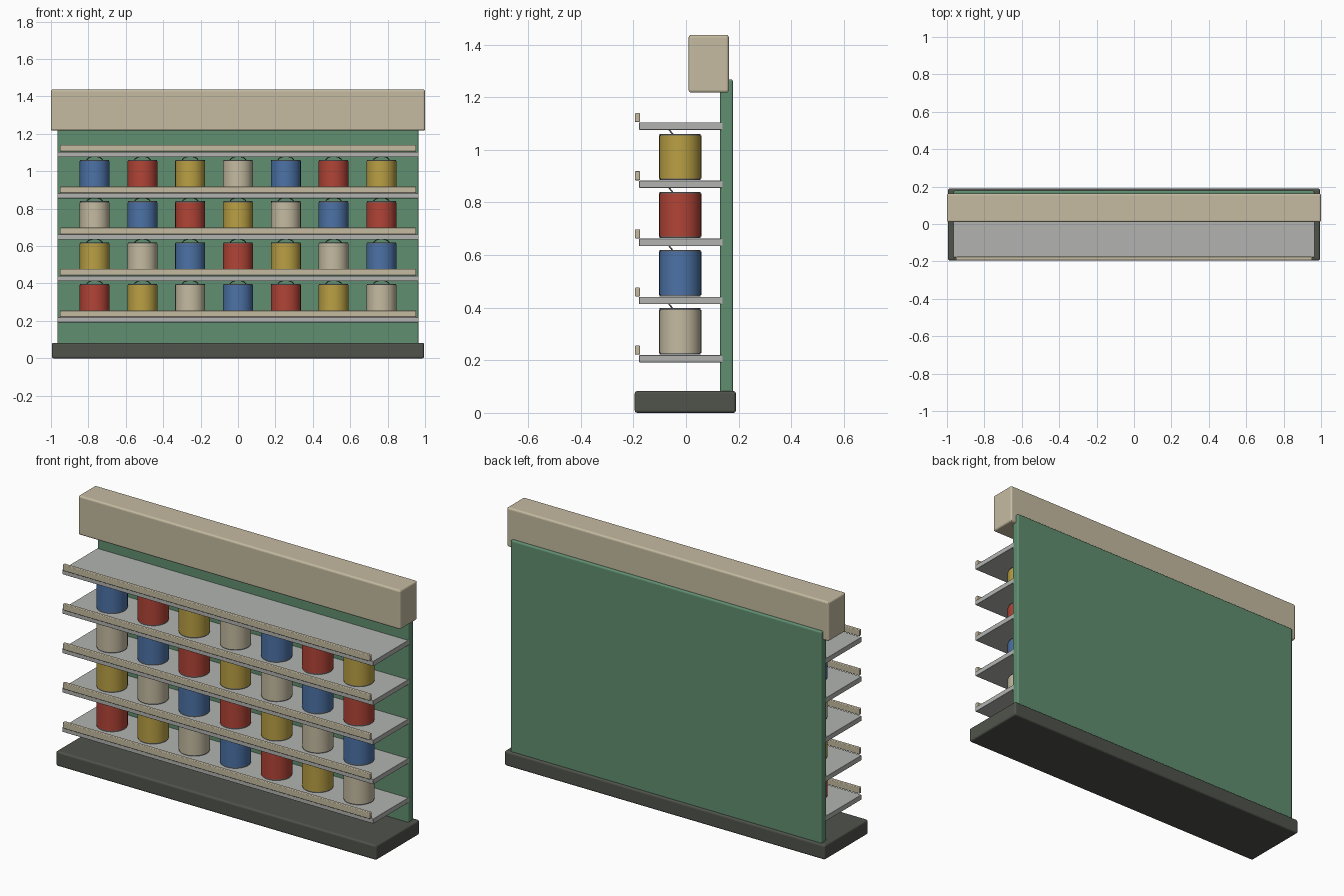
import bpy
import bmesh
import math
from mathutils import Matrix

if "Cube" in bpy.data.objects:
    bpy.data.objects.remove(bpy.data.objects["Cube"], do_unlink=True)


def material(name, srgb):
    color = [((c / 255 + 0.055) / 1.055) ** 2.4 for c in srgb] + [1]
    mat = bpy.data.materials.new(name)
    mat.use_nodes = True
    mat.diffuse_color = color
    mat.node_tree.nodes["Principled BSDF"].inputs["Base Color"].default_value = color
    return mat


GREEN = material("green panel", (97, 143, 113))
CREAM = material("cream", (197, 187, 161))
DARK = material("dark base", (80, 83, 75))
GREY = material("shelf grey", (178, 180, 176))
RED = material("red paint", (178, 68, 54))
YELLOW = material("yellow paint", (186, 160, 68))
BLUE = material("blue paint", (76, 114, 166))
STEEL = material("dark steel", (105, 107, 108))


def add_object(name, data, *mats):
    obj = bpy.data.objects.new(name, data)
    bpy.context.collection.objects.link(obj)
    for mat in mats:
        data.materials.append(mat)
    return obj


def box(name, mat, half_x, y, z, bevel):
    """Box centred on x, with y and z given as (low, high)."""
    bm = bmesh.new()
    size = Matrix.Diagonal((2 * half_x, y[1] - y[0], z[1] - z[0], 1))
    bmesh.ops.create_cube(bm, size=1, matrix=size)
    mesh = bpy.data.meshes.new(name)
    bm.to_mesh(mesh)
    bm.free()
    obj = add_object(name, mesh, mat)
    obj.location = (0, sum(y) / 2, sum(z) / 2)
    mod = obj.modifiers.new("Soft edges", "BEVEL")
    mod.width = bevel
    mod.segments = 3
    return obj


def can_mesh(name, paint, radius=0.08, height=0.176, rim=0.006, sides=32):
    """Painted wall between two thin steel rims, with a recessed lid."""
    inner = radius - 0.01
    profile = [(0, 0), (radius - 0.002, 0), (radius - 0.002, rim), (radius, rim),
               (radius, height - rim), (radius - 0.002, height - rim),
               (radius - 0.002, height), (inner, height),
               (inner, height - rim), (0, height - rim)]
    bm = bmesh.new()
    verts = [bm.verts.new((r, 0, z)) for r, z in profile]
    edges = [bm.edges.new(pair) for pair in zip(verts, verts[1:])]
    bmesh.ops.spin(bm, geom=verts + edges, axis=(0, 0, 1), cent=(0, 0, 0),
                   angle=math.tau, steps=sides, use_duplicate=False)
    bmesh.ops.remove_doubles(bm, verts=bm.verts, dist=0.0001)
    bmesh.ops.recalc_face_normals(bm, faces=bm.faces)
    for face in bm.faces:
        z = face.calc_center_median().z
        face.material_index = 0 if rim < z < height - rim - 0.001 else 1
    mesh = bpy.data.meshes.new(name)
    bm.to_mesh(mesh)
    bm.free()
    mesh.materials.append(paint)
    mesh.materials.append(STEEL)
    return mesh


def handle_curve():
    """Wire bail leaning forward over the lid."""
    curve = bpy.data.curves.new("can_handle", "CURVE")
    curve.dimensions = "3D"
    curve.bevel_depth = 0.003
    curve.bevel_resolution = 1
    spline = curve.splines.new("POLY")
    count = 13
    spline.points.add(count - 1)
    for i, point in enumerate(spline.points):
        a = math.pi * i / (count - 1)
        rise = math.sin(a)
        point.co = (0.045 * math.cos(a), -0.022 - 0.023 * rise, 0.166 + 0.029 * rise, 1)
    curve.materials.append(STEEL)
    return curve


# Stand: plinth, back panel and header box
box("base", DARK, 0.995, (-0.195, 0.19), (0, 0.083), 0.01)
box("back_panel", GREEN, 0.965, (0.13, 0.178), (0.07, 1.268), 0.008)
box("header", CREAM, 1.0, (0.01, 0.163), (1.217, 1.437), 0.01)

# Five shelves, each with a front lip
SHELF_TOPS = [0.22 + 0.221 * i for i in range(5)]
for i, top in enumerate(SHELF_TOPS):
    box(f"shelf_{i + 1}", GREY, 0.965, (-0.178, 0.14), (top - 0.028, top), 0.002)
    box(f"shelf_lip_{i + 1}", CREAM, 0.953, (-0.194, -0.175), (top + 0.001, top + 0.036), 0.004)

# Paint cans: the colour order shifts by one on each shelf
paints = [("red", RED), ("yellow", YELLOW), ("cream", CREAM), ("blue", BLUE)]
cans = [can_mesh(f"{label}_can", mat) for label, mat in paints]
handle = handle_curve()
painted = []
for row, top in enumerate(SHELF_TOPS[:4]):
    for col in range(7):
        place = (0.2555 * (col - 3), -0.022, top + 0.002)
        can = add_object(f"can_{row + 1}_{col + 1}", cans[(row + col) % 4])
        can.location = place
        painted.append(can)
        add_object(f"can_handle_{row + 1}_{col + 1}", handle).location = place

# Smooth can walls, sharp rims
bpy.ops.object.select_all(action="DESELECT")
for can in painted:
    can.select_set(True)
bpy.context.view_layer.objects.active = painted[0]
bpy.ops.object.shade_smooth_by_angle(angle=math.radians(35))
